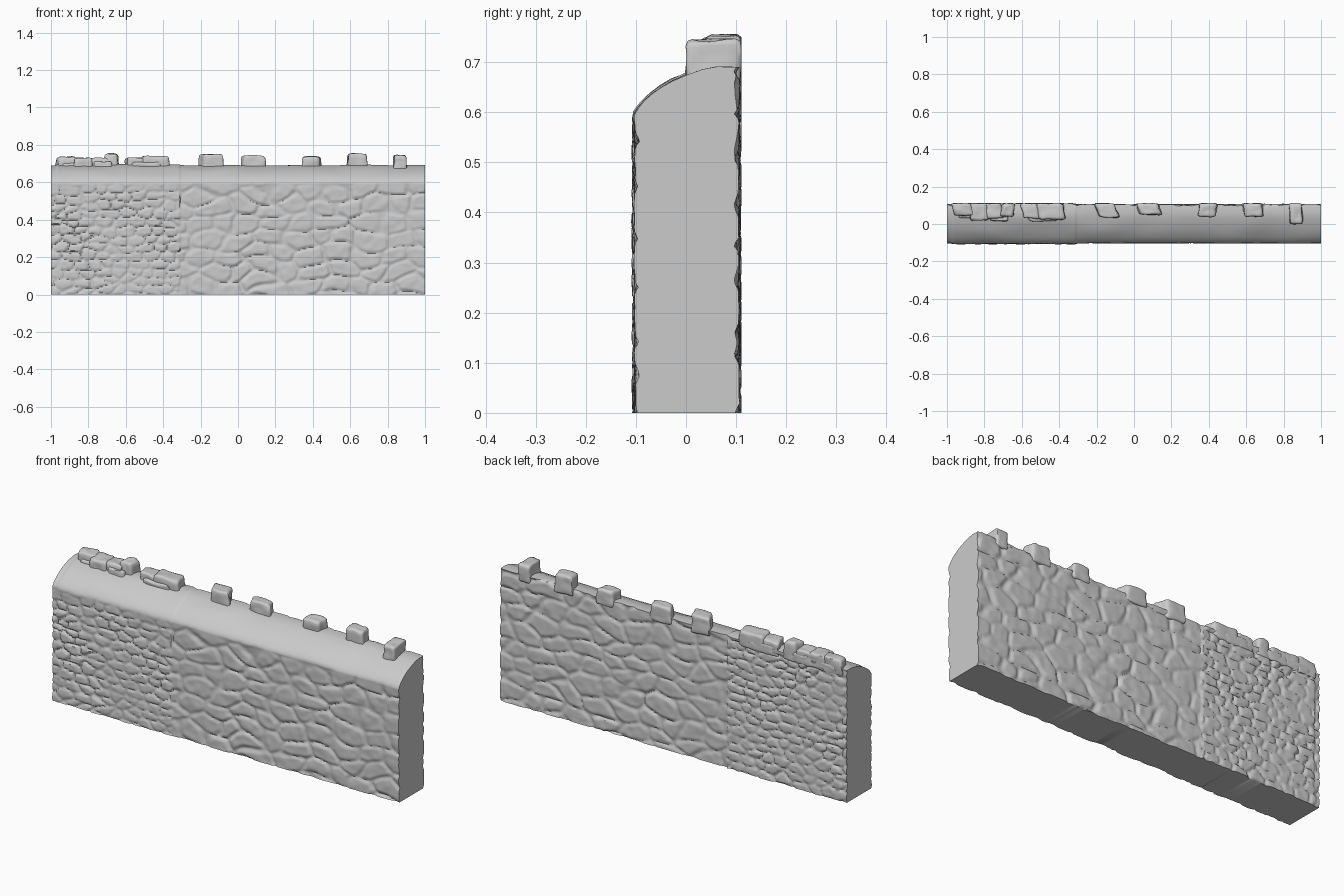
import bpy, bmesh, math, random
from mathutils import Vector, noise

if "Cube" in bpy.data.objects:
    bpy.data.objects.remove(bpy.data.objects["Cube"])

random.seed(4)
SEAM = -0.31          # boundary between fine and coarse masonry
cells = {}


def cell(key):
    # Random jitter and protrusion of one stone
    if key not in cells:
        cells[key] = (random.uniform(-.36, .36), random.uniform(-.3, .3), random.uniform(-.5, .5))
    return cells[key]


def masonry(x, z, w, h, tag):
    # Staggered, jittered stones: returns joint distance and stone protrusion
    u = x / w + 0.25 * noise.noise(Vector((x * 7, z * 7, tag)))
    v = z / h + 0.45 * noise.noise(Vector((x * 5, z * 5, tag + 9)))
    best, second, lift = 9, 9, 0
    for j in range(math.floor(v) - 1, math.floor(v) + 2):
        shift = 0.5 * (j % 2)
        i0 = math.floor(u - shift)
        for i in range(i0 - 1, i0 + 2):
            a, b, c = cell((i, j, tag))
            d = (abs(u - i - shift - .5 - a) ** 3 + abs(v - j - .5 - b) ** 3) ** (1 / 3)
            if d < best:
                best, second, lift = d, best, c
            elif d < second:
                second = d
    return second - best, lift


def relief(x, z, side):
    # Inward depth of the stone face
    fine = x < SEAM
    w, h = (.085, .045) if fine else (.15, .085)
    gap, lift = masonry(x, z, w, h, side * 2 + fine)
    t = min(gap / .3, 1)
    joint = (1 - t * t * (3 - 2 * t))
    rough = noise.noise(Vector((x * 22, z * 28, side * 5)))
    deep = .6 + .8 * max(0, noise.noise(Vector((x * 4, z * 4, side + 3))) + .3)
    return .004 + deep * (.009 * joint + .004 * lift) + .0025 * rough


def raised(x, z):
    # Slightly proud fine-stone panel with wavy ends
    wob = .012 * noise.noise(Vector((0, z * 14, 2)))
    return .004 if -.97 + wob < x < SEAM + wob else 0


# Cross-section: y, z, outward normal, relief weight, side
profile = []
for k in range(74):
    z = .59 * k / 73
    profile.append((-.106, z, -1, 0, min(1, (.6 - z) / .05), 0))
for y, z in [(-.104, .6), (-.096, .612), (-.085, .625), (-.07, .638), (-.05, .652), (-.028, .665),
             (0, .677), (.03, .688), (.06, .694), (.085, .693)]:
    profile.append((y, z, -.5, .85, 0, 0))
for k in range(82):
    profile.append((.109, .69 * (1 - k / 81), 1, 0, 1, 1))

# Wall body
bm = bmesh.new()
COLS = 300
rings = []
for c in range(COLS + 1):
    x = -1 + 2 * c / COLS
    ring = []
    for y, z, ny, nz, wt, side in profile:
        d = raised(x, z) - .003
        if wt > 0:
            d -= wt * (relief(x, z, side) - .003)
        elif nz:
            d += .004 * noise.noise(Vector((x * 5, y * 12, 1)))
        dz = nz * d + (.004 * noise.noise(Vector((x * 4, 0, 7))) if z > .66 else 0)
        ring.append(bm.verts.new((x, max(-.111, min(.111, y + ny * d)), z + dz)))
    rings.append(ring)
n = len(profile)
for a, b in zip(rings, rings[1:]):
    for k in range(n):
        bm.faces.new((a[k], b[k], b[(k + 1) % n], a[(k + 1) % n]))
bm.faces.new(rings[0])
bm.faces.new(rings[-1][::-1])
bmesh.ops.recalc_face_normals(bm, faces=bm.faces)


def finish(bm, name, angle):
    mesh = bpy.data.meshes.new(name)
    bm.to_mesh(mesh)
    bm.free()
    ob = bpy.data.objects.new(name, mesh)
    bpy.context.collection.objects.link(ob)
    bpy.ops.object.select_all(action='DESELECT')
    ob.select_set(True)
    bpy.context.view_layer.objects.active = ob
    bpy.ops.object.shade_smooth_by_angle(angle=math.radians(angle))
    return ob


finish(bm, "stone_wall", 50)


def coping_stone(index, x0, x1, y0, top, skew):
    # Rounded, uneven block sitting along the back edge
    bm = bmesh.new()
    bmesh.ops.create_cube(bm, size=1)
    bmesh.ops.bevel(bm, geom=bm.edges[:], offset=.13, segments=2, profile=.5, affect='EDGES')
    bmesh.ops.subdivide_edges(bm, edges=[e for e in bm.edges if e.calc_length() > .4],
                              cuts=4, use_grid_fill=True)
    base, y1 = .655, .111
    for v in bm.verts:
        p = v.co.copy()
        s = 1.06 - .14 * (p.z + .5)
        q = noise.noise_vector(p * 2.2 + Vector((index * 3.7, 0, 0))) * .006
        v.co.x = (x0 + x1) / 2 + p.x * (x1 - x0) * s - skew * p.y + q.x
        v.co.y = min(y1, (y0 + y1) / 2 + p.y * (y1 - y0) + q.y)
        v.co.z = base + (p.z + .5) * (top - base) + q.z
    finish(bm, f"coping_stone_{index}", 60)


stones = [(-.97, -.86, .045, .735, .02), (-.88, -.78, .02, .732, .01), (-.80, -.70, .03, .728, .02),
          (-.71, -.64, .04, .752, -.01), (-.60, -.51, .03, .73, .02), (-.52, -.37, .025, .74, .01),
          (-.2, -.09, .035, .752, .03), (.02, .14, .05, .742, .02), (.345, .44, .04, .737, -.01),
          (.585, .69, .04, .752, .01), (.83, .9, .0, .744, .01)]
for i, s in enumerate(stones):
    coping_stone(i + 1, *s)
# Flat rubble slabs lying on the cap at the fine-stone end
for i, s in enumerate([(-.94, -.84, .035, .705, 0), (-.78, -.68, .015, .71, .02), (-.58, -.42, .015, .708, .03)]):
    coping_stone(20 + i, *s)
